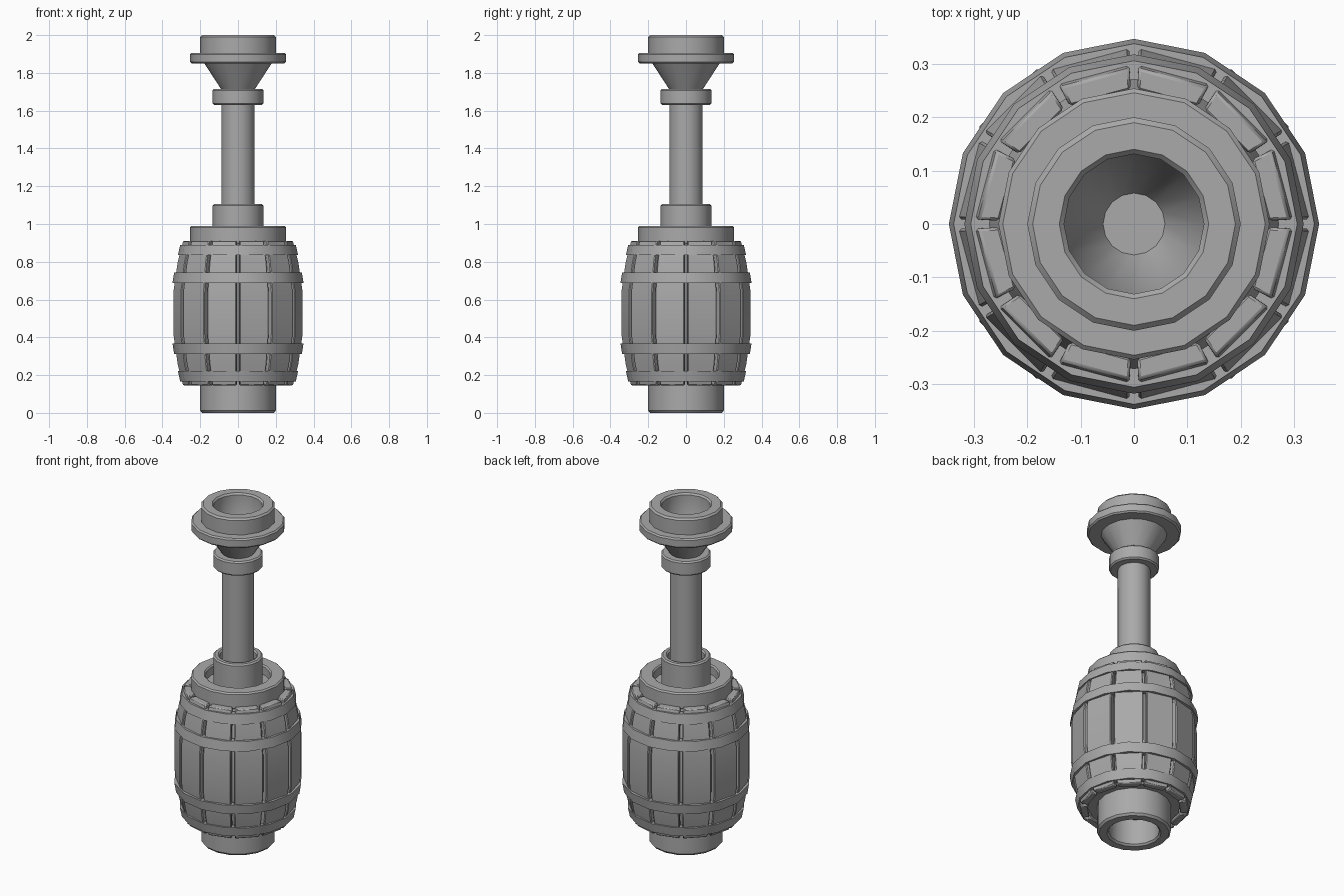
import bpy, bmesh, math
from mathutils import Matrix

cube = bpy.data.objects.get("Cube")
if cube:
    bpy.data.objects.remove(cube, do_unlink=True)

SIDES = 16
STAVES = 12

grey = bpy.data.materials.new("plain grey")
grey.use_nodes = True
colour = (0.4, 0.4, 0.4, 1)
grey.diffuse_color = colour
grey.node_tree.nodes["Principled BSDF"].inputs["Base Color"].default_value = colour


def finish(name, bm):
    bmesh.ops.recalc_face_normals(bm, faces=bm.faces)
    mesh = bpy.data.meshes.new(name)
    bm.to_mesh(mesh)
    bm.free()
    mesh.materials.append(grey)
    obj = bpy.data.objects.new(name, mesh)
    bpy.context.collection.objects.link(obj)
    bpy.ops.object.select_all(action="DESELECT")
    obj.select_set(True)
    bpy.context.view_layer.objects.active = obj
    bpy.ops.object.shade_smooth_by_angle(angle=math.radians(30))
    return obj


def lathe(name, profile, closed=False):
    """Turn (radius, z) points round the z axis."""
    bm = bmesh.new()
    verts = [bm.verts.new((r, 0, z)) for r, z in profile]
    ring = verts + verts[:1] if closed else verts
    edges = [bm.edges.new(pair) for pair in zip(ring, ring[1:])]
    bmesh.ops.spin(bm, geom=verts + edges, cent=(0, 0, 0), axis=(0, 0, 1),
                   angle=math.tau, steps=SIDES)
    bmesh.ops.remove_doubles(bm, verts=bm.verts, dist=0.0001)
    return finish(name, bm)


def collar(name, radius, hole, low, high, bevel=0.008):
    """Ring with bevelled outer and inner edges."""
    return lathe(name, [
        (hole, low), (radius - bevel, low), (radius, low + bevel),
        (radius, high - bevel), (radius - bevel, high),
        (hole + bevel, high), (hole, high - bevel)], closed=True)


# Barrel staves: bowed planks, gaps between them
MIDDLE = 0.528
bow = [(-0.383, 0.284), (-0.27, 0.312), (-0.11, 0.334),
       (0.11, 0.334), (0.27, 0.312), (0.383, 0.284)]
bm = bmesh.new()
for i in range(STAVES):
    turn = Matrix.Rotation(math.tau * (i + 0.5) / STAVES, 3, "Z")
    rows = []
    for dz, r in bow:
        half = r * math.tan(math.pi / STAVES) - 0.009
        section = [(r, -half), (r, half), (r - 0.04, half - 0.008), (r - 0.04, 0.008 - half)]
        rows.append([bm.verts.new(turn @ Matrix.Translation((x, y, MIDDLE + dz)).translation)
                     for x, y in section])
    for a, b in zip(rows, rows[1:]):
        for k in range(4):
            n = (k + 1) % 4
            bm.faces.new((a[k], a[n], b[n], b[k]))
    bm.faces.new(rows[0])
    bm.faces.new(rows[-1])
staves = finish("barrel_staves", bm)
soften = staves.modifiers.new("soft edges", "BEVEL")
soften.width = 0.005
soften.segments = 1

# Barrel core closing the gaps, with both heads
lathe("barrel_core", [(0, 0.165), (0.25, 0.165), (0.285, 0.3), (0.302, 0.43),
                      (0.302, 0.63), (0.285, 0.76), (0.25, 0.895), (0, 0.895)])

# Hoops, tapered to follow the bow, mirrored about the middle
for label, inner, outer, wide, narrow in (("middle", 0.16, 0.216, 0.347, 0.338),
                                          ("end", 0.307, 0.362, 0.318, 0.306)):
    for side, s in (("upper", 1), ("lower", -1)):
        z1, z2 = MIDDLE + s * inner, MIDDLE + s * outer
        lathe(f"{side}_{label}_hoop", [(wide - 0.035, z1), (wide, z1),
                                       (narrow, z2), (narrow - 0.035, z2)], closed=True)

# Hollow foot
lathe("foot", [(0, 0.16), (0.137, 0.16), (0.137, 0.01), (0.147, 0), (0.19, 0),
               (0.2, 0.012), (0.2, 0.18), (0, 0.18)])

# Cap, socket and shaft
collar("barrel_cap", 0.254, 0.175, 0.89, 0.99)
lathe("cap_floor", [(0, 0.935), (0.18, 0.935)])
collar("shaft_socket", 0.135, 0.1, 0.92, 1.105)
lathe("socket_floor", [(0, 1.06), (0.11, 1.06)])
lathe("shaft", [(0.088, 1.0), (0.088, 1.65)])
collar("shaft_collar", 0.135, 0.05, 1.63, 1.715)

# Flared cup with funnel inside
lathe("cup", [(0, 1.70), (0.09, 1.70), (0.09, 1.715), (0.178, 1.85), (0.2, 1.85),
              (0.2, 1.99), (0.19, 2.0), (0.14, 2.0), (0.131, 1.99), (0.131, 1.86),
              (0.058, 1.72), (0, 1.72)])
collar("cup_flange", 0.254, 0.17, 1.85, 1.906)
